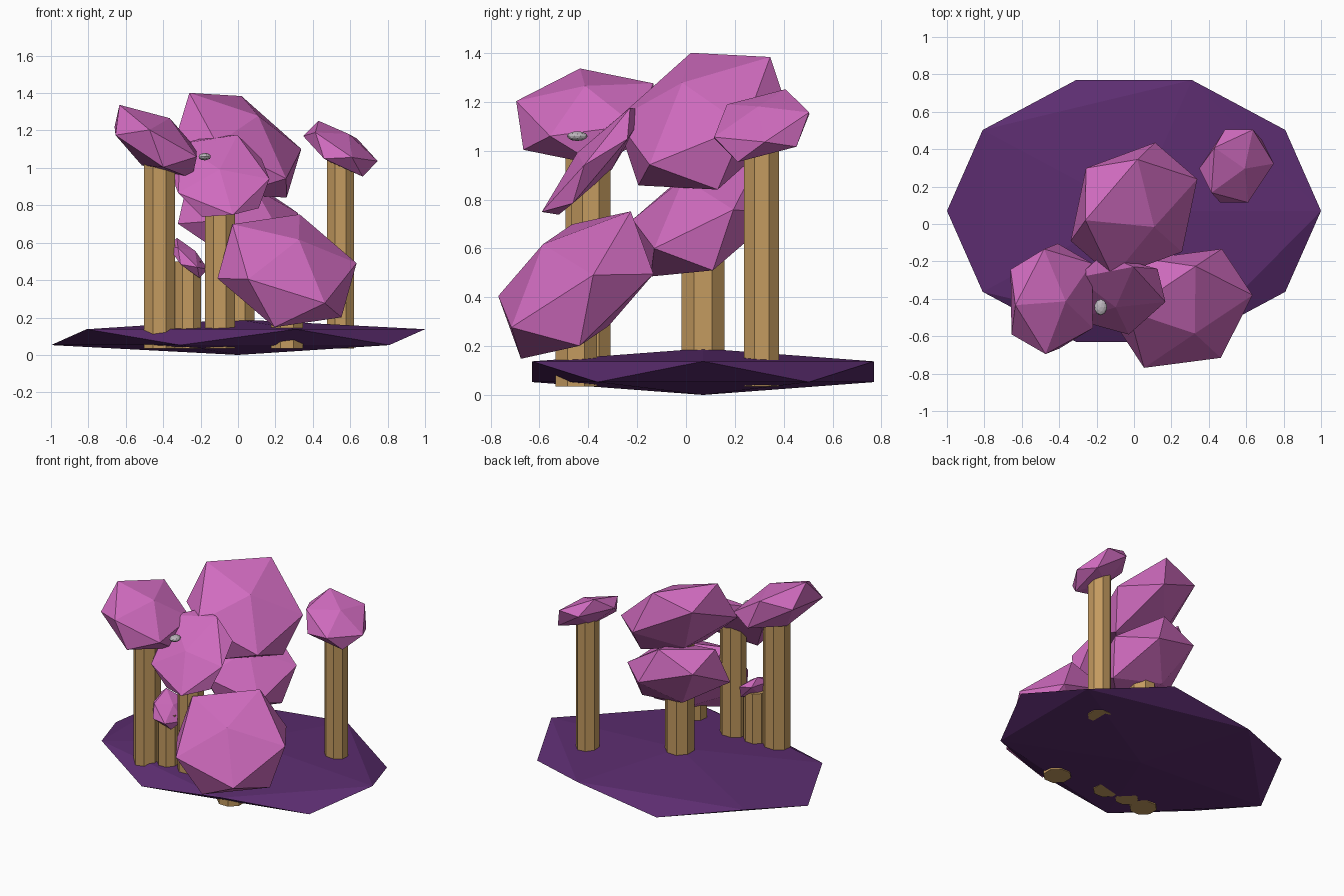
import bpy, bmesh, math
from mathutils import Matrix, Vector

cube = bpy.data.objects.get("Cube")
if cube:
    bpy.data.objects.remove(cube, do_unlink=True)


def material(name, rgb):
    mat = bpy.data.materials.new(name)
    mat.use_nodes = True
    mat.diffuse_color = (*rgb, 1)
    mat.node_tree.nodes["Principled BSDF"].inputs["Base Color"].default_value = (*rgb, 1)
    return mat


LEAF = material("orchid_pink", (0.63, 0.147, 0.52))
BARK = material("tan_bark", (0.55, 0.325, 0.115))
SOIL = material("dark_purple", (0.107, 0.026, 0.162))
STONE = material("pale_grey", (0.5, 0.46, 0.5))


def finish(name, bm, location, mat):
    bmesh.ops.recalc_face_normals(bm, faces=bm.faces[:])
    mesh = bpy.data.meshes.new(name)
    bm.to_mesh(mesh)
    bm.free()
    mesh.materials.append(mat)
    obj = bpy.data.objects.new(name, mesh)
    obj.location = location
    bpy.context.collection.objects.link(obj)
    return obj


def ball(name, location, scale, mat, detail=1):
    bm = bmesh.new()
    bmesh.ops.create_icosphere(bm, subdivisions=detail, radius=1)
    bmesh.ops.scale(bm, vec=scale, verts=bm.verts[:])
    return finish(name, bm, location, mat)


def canopy(name, location, tips):
    """Tilted, squashed icosahedron: the corners of one face land on the tips."""
    bm = bmesh.new()
    bmesh.ops.create_icosphere(bm, subdivisions=1, radius=1)
    bm.faces.ensure_lookup_table()
    source = Matrix([v.co for v in bm.faces[0].verts]).transposed()
    target = Matrix([Vector(t) for t in tips]).transposed()
    shape = target @ source.inverted()
    for v in bm.verts:
        v.co = shape @ v.co
    return finish(name, bm, location, LEAF)


def trunk(name, x, y, width, top, bottom=0.035):
    """Eight-sided post with flat sides facing the axes."""
    bm = bmesh.new()
    radius = width / 2 / math.cos(math.pi / 8)
    bmesh.ops.create_cone(bm, cap_ends=True, segments=8, radius1=radius,
                          radius2=radius, depth=top - bottom,
                          matrix=Matrix.Rotation(math.pi / 8, 4, "Z"))
    return finish(name, bm, (x, y, (top + bottom) / 2), BARK)


# Ground
ball("ground", (0, 0.07, 0.095), (1.118, 0.823, 0.095), SOIL)

# Trunks
trunk("left_tall_trunk", -0.42, -0.41, 0.166, 1.08)
trunk("right_back_trunk", 0.548, 0.31, 0.143, 1.08)
trunk("centre_trunk", 0, 0.07, 0.176, 1.08)
trunk("middle_front_trunk", -0.097, -0.39, 0.16, 0.93)
trunk("small_trunk", -0.267, -0.39, 0.14, 0.5)
trunk("large_front_trunk", 0.262, -0.45, 0.17, 0.44)

# Canopies
canopy("large_front_canopy", (0.262, -0.451, 0.45),
       [(0.067, 0.225, 0.302), (0.372, 0.071, 0.041), (0.208, 0.318, 0.045)])
canopy("left_tall_canopy", (-0.44, -0.4, 1.14),
       [(-0.194, -0.034, 0.197), (-0.215, -0.19, 0.035), (-0.22, 0.157, 0.08)])
canopy("right_back_canopy", (0.548, 0.31, 1.103),
       [(-0.118, 0.098, 0.149), (0.088, 0.194, 0.054), (-0.062, 0.195, 0.047)])
canopy("centre_upper_canopy", (0, 0.075, 1.121),
       [(-0.26, -0.055, 0.28), (0.019, 0.27, 0.263), (-0.257, 0.224, 0.178)])
canopy("centre_lower_canopy", (0, 0.08, 0.73),
       [(-0.265, -0.03, 0.22), (0, 0.225, 0.245), (-0.255, 0.21, 0.13)])
canopy("middle_front_canopy", (-0.097, -0.375, 0.957),
       [(0.094, 0.146, 0.219), (0.223, 0.135, 0.091), (0.265, -0.042, -0.016)])
canopy("small_canopy", (-0.267, -0.39, 0.519),
       [(-0.06, 0.06, 0.107), (0.04, 0.12, 0.035), (-0.05, 0.115, 0.05)])

# Small stone resting among the leaves
ball("stone", (-0.178, -0.445, 1.06), (0.034, 0.043, 0.02), STONE, 2)
